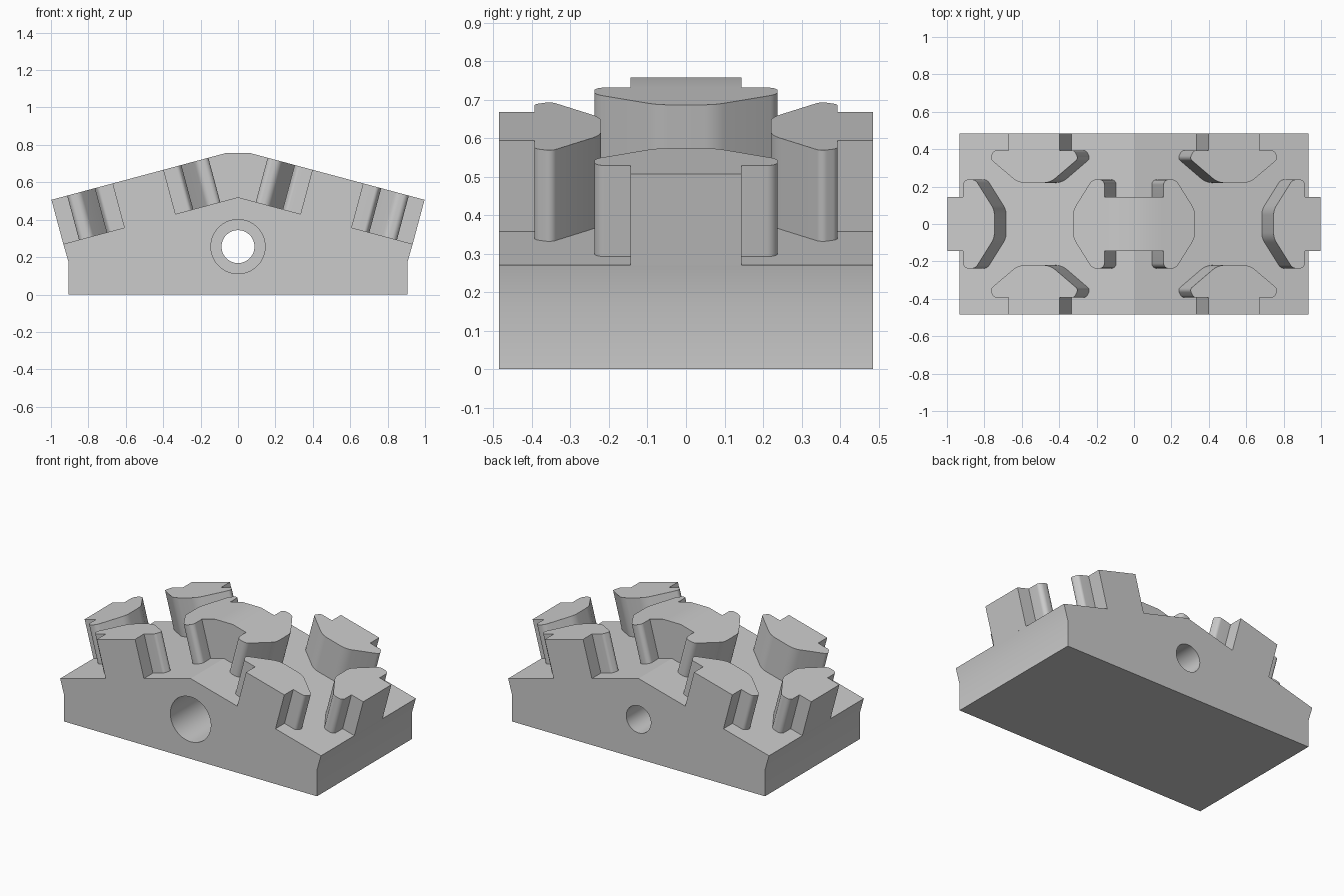
import bpy, bmesh, math
from mathutils import Vector

if "Cube" in bpy.data.objects:
    bpy.data.objects.remove(bpy.data.objects["Cube"], do_unlink=True)

TILT = math.radians(15)
RIDGE = 0.52      # height of the base ridge
LUG = 0.245       # lug height, measured square to the slope
SMOOTH = math.radians(25)

grey = bpy.data.materials.new("plain grey")
grey.use_nodes = True
grey.diffuse_color = (0.6, 0.6, 0.6, 1)
grey.node_tree.nodes["Principled BSDF"].inputs["Base Color"].default_value = (0.6, 0.6, 0.6, 1)


def smooth(obj):
    bpy.ops.object.select_all(action='DESELECT')
    obj.select_set(True)
    bpy.context.view_layer.objects.active = obj
    bpy.ops.object.shade_smooth_by_angle(angle=SMOOTH)


def prism(name, lower, upper):
    """Solid between two matching outlines."""
    bm = bmesh.new()
    a = [bm.verts.new(p) for p in lower]
    b = [bm.verts.new(p) for p in upper]
    bm.faces.new(a)
    bm.faces.new(b)
    for i in range(len(a)):
        j = (i + 1) % len(a)
        bm.faces.new((a[i], a[j], b[j], b[i]))
    bmesh.ops.recalc_face_normals(bm, faces=bm.faces)
    mesh = bpy.data.meshes.new(name)
    bm.to_mesh(mesh)
    bm.free()
    mesh.materials.append(grey)
    obj = bpy.data.objects.new(name, mesh)
    bpy.context.collection.objects.link(obj)
    return obj


def rounded(points, steps=6):
    """Round each (x, y, radius) corner with an arc."""
    out = []
    for i, (x, y, r) in enumerate(points):
        p = Vector((x, y))
        if r == 0:
            out.append(p)
            continue
        d0 = (Vector(points[i - 1][:2]) - p).normalized()
        d1 = (Vector(points[(i + 1) % len(points)][:2]) - p).normalized()
        half = d0.angle(d1) / 2
        centre = p + (d0 + d1).normalized() * (r / math.sin(half))
        start = (p + d0 * (r / math.tan(half)) - centre).normalized()
        end = (p + d1 * (r / math.tan(half)) - centre).normalized()
        for k in range(steps + 1):
            spoke = start.lerp(end, k / steps).normalized()
            out.append(centre + spoke * r)
    return out


def lug(name, outline, side):
    """Raise a plan outline square to the slope on one side."""
    low = [Vector((side * p.x, p.y, RIDGE - p.x * math.tan(TILT))) for p in outline]
    rise = Vector((side * math.sin(TILT), 0, math.cos(TILT))) * LUG
    obj = prism(name, low, [p + rise for p in low])
    smooth(obj)


def mirrored(half):
    """Complete a symmetric outline by flipping its second axis."""
    return half + [(a, -b, r) for a, b, r in reversed(half)]


def extrude_y(name, half_profile, depth):
    profile = half_profile + [(-x, z) for x, z in reversed(half_profile) if x > 0]
    return prism(name, [(x, -depth, z) for x, z in profile],
                 [(x, depth, z) for x, z in profile])


# Wedge base with a ridge across the middle
base = extrude_y("base", [(0, RIDGE), (0.934, 0.27), (0.905, 0.17), (0.905, 0)], 0.485)

# Through bore with a wider counterbore from the front
for radius, y0, y1 in ((0.145, -0.6, -0.05), (0.088, -0.3, 0.6)):
    bpy.ops.mesh.primitive_cylinder_add(
        vertices=64, radius=radius, depth=y1 - y0,
        location=(0, (y0 + y1) / 2, 0.256), rotation=(math.pi / 2, 0, 0))
    cutter = bpy.context.object
    cutter.name = "bore_cutter"
    cutter.hide_render = True
    cutter.data.materials.append(grey)
    mod = base.modifiers.new("bore", 'BOOLEAN')
    mod.operation = 'DIFFERENCE'
    mod.solver = 'EXACT'
    mod.object = cutter
    bpy.context.view_layer.objects.active = base
    bpy.ops.object.modifier_apply(modifier=mod.name)
    bpy.data.objects.remove(cutter, do_unlink=True)
smooth(base)

# Bridge joining the two centre heads over the ridge, with a flat crown
sx, sz = math.sin(TILT) * LUG, math.cos(TILT) * LUG
inner = 0.095
inner_z = RIDGE - inner * math.tan(TILT)
bridge = extrude_y("centre_bridge", [
    (sx, RIDGE + sz), (inner + sx, inner_z + sz), (inner, inner_z), (0, RIDGE)], 0.144)
smooth(bridge)

# Shared head shape: distance from the stem, half width, corner radius
head = [(0, 0.144, 0), (0, 0.238, 0.028), (0.065, 0.238, 0.04), (0.167, 0.075, 0.1)]
# Half of a side lug: offset along the slope, distance from the centre line, radius
side_half = [(0.137, 0.485, 0), (0.137, 0.393, 0), (0.215, 0.393, 0.02),
             (0.237, 0.35, 0.022), (0.085, 0.22, 0.1)]

for side, label in ((1, "left"), (-1, "right")):
    # Centre head
    pts = mirrored([(inner + d, y, r) for d, y, r in head])
    lug(label + "_centre_head", rounded(pts), side)

    # End lug with its stem reaching the end face
    pts = mirrored([(0.934, 0.144, 0)] + [(0.85 - d, y, r) for d, y, r in head])
    lug(label + "_end_lug", rounded(pts), side)

    # Front and back lugs with stems reaching the long faces
    whole = side_half + [(-u, v, r) for u, v, r in reversed(side_half)]
    for way, place in ((-1, "front"), (1, "back")):
        pts = [(0.471 + u, way * v, r) for u, v, r in whole]
        lug(label + "_" + place + "_lug", rounded(pts), side)
